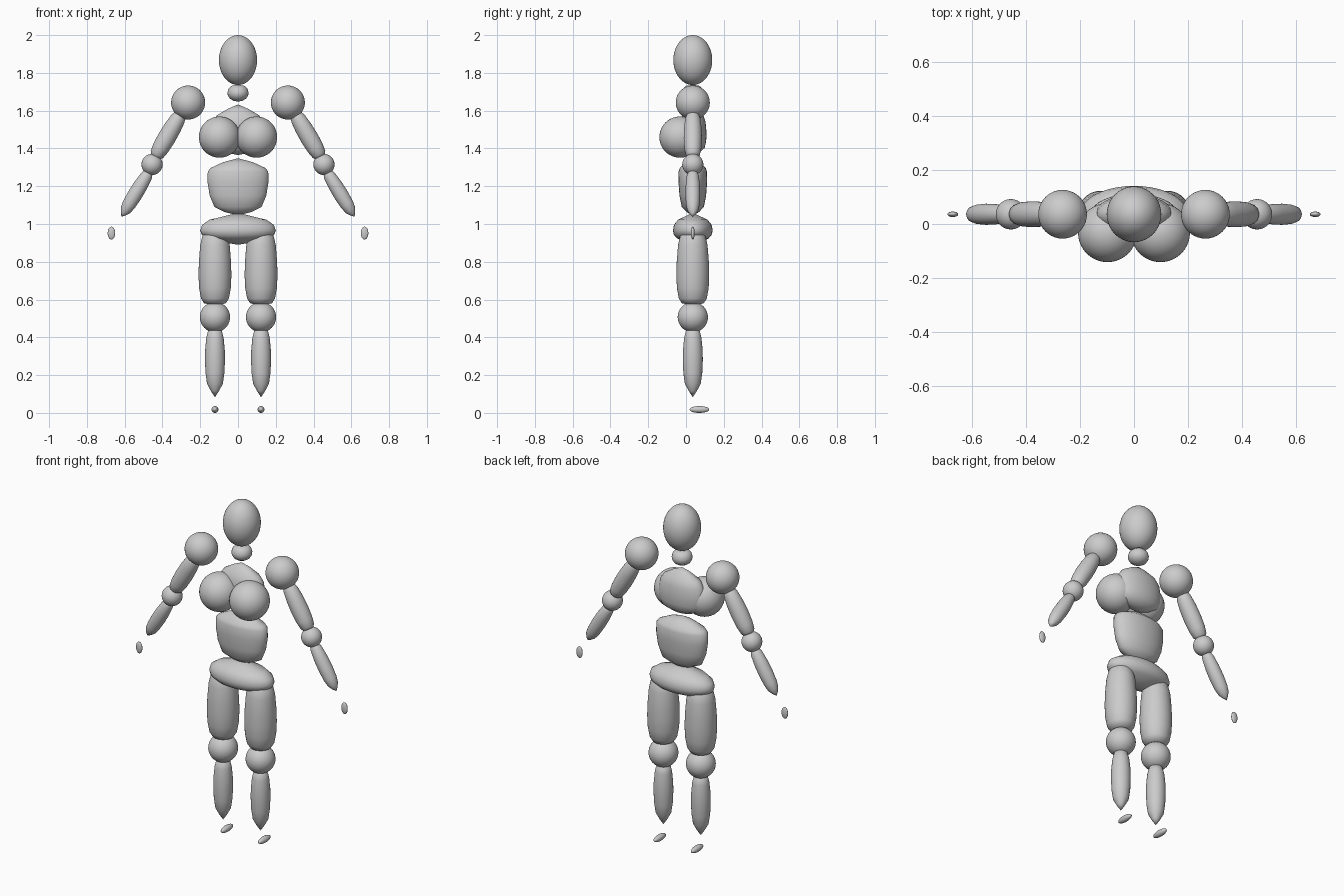
import bpy, bmesh, math
from mathutils import Vector, Matrix

if "Cube" in bpy.data.objects:
    bpy.data.objects.remove(bpy.data.objects["Cube"])

Y = 0.036  # common depth of the body axis


def finish(bm, name):
    bmesh.ops.recalc_face_normals(bm, faces=bm.faces)
    for f in bm.faces:
        f.smooth = True
    me = bpy.data.meshes.new(name)
    bm.to_mesh(me)
    bm.free()
    ob = bpy.data.objects.new(name, me)
    bpy.context.collection.objects.link(ob)
    return ob


def ball(name, center, radii):
    bm = bmesh.new()
    bmesh.ops.create_uvsphere(bm, u_segments=40, v_segments=24, radius=1)
    bmesh.ops.scale(bm, vec=radii, verts=bm.verts)
    bmesh.ops.translate(bm, vec=center, verts=bm.verts)
    return finish(bm, name)


def lathe(name, a, b, profile, depth=1.0, sides=40):
    """Spin (radius, fraction from a to b) around the axis a-b; closed by end points."""
    a, b = Vector(a), Vector(b)
    axis = b - a
    w = axis.normalized()
    v = Vector((0, 1, 0))
    u = v.cross(w)
    bm = bmesh.new()
    rings = []
    for r, t in profile:
        c = a + axis * t
        rings.append([bm.verts.new(c + u * r * math.cos(k * math.tau / sides)
                                   + v * r * depth * math.sin(k * math.tau / sides))
                      for k in range(sides)])
    for r0, r1 in zip(rings, rings[1:]):
        for k in range(sides):
            j = (k + 1) % sides
            bm.faces.new((r0[k], r0[j], r1[j], r1[k]))
    for ring, tip in ((rings[0], a), (rings[-1], b)):
        p = bm.verts.new(tip)
        for k in range(sides):
            bm.faces.new((ring[k], ring[(k + 1) % sides], p))
    return finish(bm, name)


# Head and neck
ball("head", (0, Y, 1.868), (0.101, 0.103, 0.132))
lathe("neck", (0, Y, 1.737), (0, Y, 1.647),
      [(0.035, 0.06), (0.05, 0.22), (0.056, 0.45), (0.054, 0.62), (0.044, 0.8), (0.026, 0.93)])

# Torso: chest, belly, pelvis
lathe("chest", (0, Y, 1.633), (0, Y, 1.365),
      [(0.055, 0.09), (0.11, 0.21), (0.135, 0.34), (0.145, 0.55),
       (0.142, 0.72), (0.125, 0.86), (0.07, 0.95)], 0.5)
lathe("belly", (0, Y, 1.348), (0, Y, 1.045),
      [(0.08, 0.07), (0.145, 0.17), (0.16, 0.23), (0.161, 0.42),
       (0.15, 0.65), (0.125, 0.85), (0.07, 0.94)], 0.47)
lathe("pelvis", (0, Y, 1.06), (0, Y, 0.89),
      [(0.08, 0.12), (0.15, 0.22), (0.19, 0.38), (0.2, 0.55),
       (0.193, 0.68), (0.16, 0.8), (0.07, 0.93)], 0.525)

for s, side in ((-1, "left"), (1, "right")):
    # Bust
    ball(side + "_breast", (s * 0.098, -0.032, 1.46), (0.109,) * 3)
    # Arm
    ball(side + "_shoulder", (s * 0.264, Y, 1.643), (0.09,) * 3)
    lathe(side + "_upper_arm", (s * 0.29, Y, 1.605), (s * 0.443, Y, 1.345),
          [(0.026, 0.06), (0.04, 0.18), (0.046, 0.36), (0.048, 0.58),
           (0.045, 0.78), (0.038, 0.91), (0.024, 0.97)])
    ball(side + "_elbow", (s * 0.455, Y, 1.315), (0.056,) * 3)
    lathe(side + "_forearm", (s * 0.463, Y, 1.29), (s * 0.617, Y, 1.038),
          [(0.02, 0.04), (0.032, 0.14), (0.038, 0.35), (0.039, 0.55),
           (0.036, 0.74), (0.029, 0.86), (0.015, 0.94)])
    ball(side + "_hand", (s * 0.67, Y, 0.952), (0.02, 0.01, 0.034))
    # Leg
    x = s * 0.122
    lathe(side + "_thigh", (x, Y, 0.99), (x, Y, 0.568),
          [(0.04, 0.04), (0.066, 0.12), (0.078, 0.24), (0.085, 0.45), (0.087, 0.62),
           (0.084, 0.78), (0.074, 0.91), (0.058, 0.97)])
    ball(side + "_knee", (x, Y, 0.507), (0.08,) * 3)
    lathe(side + "_shin", (x, Y, 0.46), (x, Y, 0.083),
          [(0.034, 0.04), (0.046, 0.17), (0.052, 0.34), (0.053, 0.48),
           (0.05, 0.66), (0.042, 0.81), (0.022, 0.91)])
    ball(side + "_foot", (x, 0.071, 0.018), (0.018, 0.052, 0.018))
